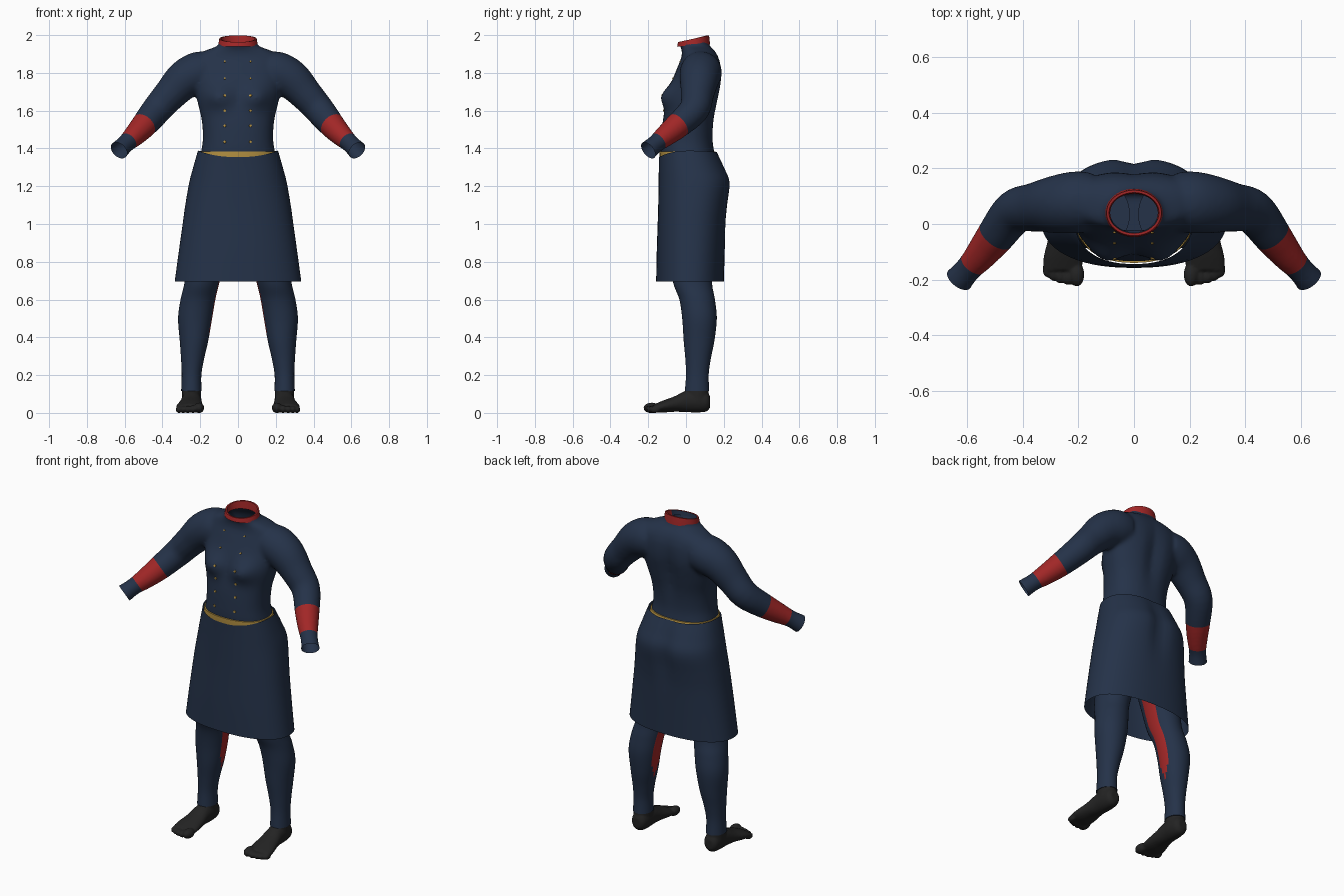
import bpy, bmesh, math
from mathutils import Vector, Matrix
from mathutils.bvhtree import BVHTree

if "Cube" in bpy.data.objects:
    bpy.data.objects.remove(bpy.data.objects["Cube"])


def material(name, rgb):
    m = bpy.data.materials.new(name)
    m.diffuse_color = (*rgb, 1)
    m.use_nodes = True
    m.node_tree.nodes["Principled BSDF"].inputs["Base Color"].default_value = m.diffuse_color
    return m


NAVY = material("navy cloth", (0.018, 0.032, 0.066))
RED = material("red trim", (0.36, 0.02, 0.02))
GOLD = material("gold", (0.47, 0.29, 0.055))
BLACK = material("black", (0.017, 0.017, 0.017))


def finish(name, bm, mats, normals=True):
    if normals:
        bmesh.ops.recalc_face_normals(bm, faces=bm.faces[:])
    me = bpy.data.meshes.new(name)
    bm.to_mesh(me)
    bm.free()
    for m in mats:
        me.materials.append(m)
    me.shade_smooth()
    me.set_sharp_from_angle(angle=math.radians(50))
    ob = bpy.data.objects.new(name, me)
    bpy.context.collection.objects.link(ob)
    return ob


def remeshed(bm, voxel, smooth):
    """Fuse overlapping volumes into one soft skin and return it as a bmesh."""
    ob = finish("fuse", bm, [])
    r = ob.modifiers.new("remesh", 'REMESH')
    r.mode, r.voxel_size = 'VOXEL', voxel
    s = ob.modifiers.new("smooth", 'SMOOTH')
    s.factor, s.iterations = 0.5, smooth
    dg = bpy.context.evaluated_depsgraph_get()
    me = bpy.data.meshes.new_from_object(ob.evaluated_get(dg))
    out = bmesh.new()
    out.from_mesh(me)
    bpy.data.objects.remove(ob)
    bpy.data.meshes.remove(me)
    return out


def spline(rows, steps):
    """Catmull-Rom interpolation through table rows."""
    out = []
    for i in range(len(rows) - 1):
        p = [rows[max(0, min(len(rows) - 1, i + k))] for k in (-1, 0, 1, 2)]
        for j in range(steps):
            t = j / steps
            out.append([0.5 * (2*b + (c - a)*t + (2*a - 5*b + 4*c - d)*t*t + (3*b - a - 3*c + d)*t**3)
                        for a, b, c, d in zip(*p)])
    return out + [list(rows[-1])]


def loft(bm, rings, caps=True):
    vs = [[bm.verts.new(p) for p in r] for r in rings]
    n = len(vs[0])
    for a, b in zip(vs, vs[1:]):
        for i in range(n):
            bm.faces.new((a[i], a[(i + 1) % n], b[(i + 1) % n], b[i]))
    if caps:
        bm.faces.new(vs[0])
        bm.faces.new(vs[-1])


def angles(n):
    return [2 * math.pi * i / n for i in range(n)]


def oval(z, hw, yf, yb, xc=0, n=48, e=2.3):
    """Rounded cross-section between a front and a back depth."""
    f = lambda v: math.copysign(abs(v) ** (2 / e), v)
    return [Vector((xc + hw * f(math.cos(a)), (yf + yb) / 2 + (yb - yf) / 2 * f(math.sin(a)), z))
            for a in angles(n)]


def bell(v, c, w):
    return math.exp(-((v - c) / w) ** 2)


# Jacket: torso and both sleeves fused into one skin
TORSO = [(0.93, .12, -.05, .10), (1.05, .20, -.09, .17), (1.2, .225, -.11, .19), (1.3, .21, -.125, .165),
         (1.38, .196, -.134, .15), (1.45, .186, -.132, .143), (1.55, .192, -.122, .152), (1.65, .215, -.10, .172),
         (1.75, .235, -.075, .19), (1.83, .245, -.045, .188), (1.88, .235, -.025, .175), (1.915, .18, -.022, .155),
         (1.94, .115, -.03, .13), (1.96, .098, -.038, .12), (2.02, .094, -.042, .118)]
torso_rows = spline(TORSO, 4)
bm = bmesh.new()
rings = []
for z, hw, yf, yb in torso_rows:
    ring = oval(z, hw, yf, yb)
    for p in ring:
        if p.y < (yf + yb) / 2:
            p.y -= 0.05 * bell(z, 1.675, 0.06) * bell(abs(p.x), 0.105, 0.075)   # bust
        else:
            p.y -= 0.022 * bell(z, 1.68, 0.16) * bell(p.x, 0, 0.045)            # spine
    rings.append(ring)
loft(bm, rings)
ARM = [(.15, .08, 1.805, .105), (.21, .078, 1.80, .112), (.285, .07, 1.762, .104), (.36, .06, 1.685, .088),
       (.43, .043, 1.605, .08), (.50, -.045, 1.52, .069), (.555, -.115, 1.462, .057), (.595, -.16, 1.425, .048),
       (.63, -.20, 1.39, .052), (.66, -.235, 1.36, .058)]
arm_rows = spline(ARM, 4)
for s in (1, -1):
    rings = []
    for i, (x, y, z, r) in enumerate(arm_rows):
        a, b = arm_rows[max(i - 1, 0)], arm_rows[min(i + 1, len(arm_rows) - 1)]
        t = (Vector(b[:3]) - Vector(a[:3])).normalized()
        u = t.cross(Vector((0, 1, 0))).normalized()
        v = t.cross(u)
        ring = [Vector((x, y, z)) + r * (math.cos(k) * u + math.sin(k) * v) for k in angles(24)]
        rings.append([(s * p.x, p.y, p.z) for p in ring])
    loft(bm, rings)
bm = remeshed(bm, 0.012, 5)


def cut(bm, co, no, keep, clear=False):
    fs = [f for f in bm.faces if keep(f.calc_center_median())]
    geom = list({g for f in fs for g in (*f.verts, *f.edges)}) + fs
    bmesh.ops.bisect_plane(bm, geom=geom, plane_co=co, plane_no=no, clear_outer=clear)


cut(bm, (0, .04, 1.957), (0, -.21, 1), lambda c: c.z > 1.9, True)   # neck opening
CUFF_A, CUFF_B, HAND = Vector((.497, -.04, 1.522)), Vector((.58, -.145, 1.438)), Vector((.63, -.2, 1.39))
axis = (CUFF_B - CUFF_A).normalized()
for s in (1, -1):
    flip = Vector((s, 1, 1))
    for co, clear in ((CUFF_A, False), (CUFF_B, False), (HAND, True)):
        cut(bm, co * flip, axis * flip, lambda c: c.x * s > .36 and c.z < 1.66, clear)
for f in bm.faces:
    c = f.calc_center_median()
    c.x = abs(c.x)
    f.material_index = int(c.x > .36 and c.z < 1.66 and
                           (c - CUFF_A).dot(axis) > 0 > (c - CUFF_B).dot(axis))
tree = BVHTree.FromBMesh(bm)
finish("jacket", bm, [NAVY, RED])

# Two columns of buttons seated on the chest
bm = bmesh.new()
for z in (1.86, 1.77, 1.68, 1.60, 1.52, 1.435):
    for x in (-.07, .066):
        hit, nor = tree.ray_cast(Vector((x, -1, z)), Vector((0, 1, 0)))[:2]
        if hit:
            rot = nor.to_track_quat('Z', 'Y').to_matrix().to_4x4()
            r = .0085 if z < 1.7 else .006
            bmesh.ops.create_cone(bm, cap_ends=True, segments=8, radius1=r, radius2=r * .8, depth=.008,
                                  matrix=Matrix.Translation(hit) @ rot)
finish("buttons", bm, [GOLD])

# Collar: tilted band, lower at the front
bm = bmesh.new()
rings = []
for k, grow in ((0, .008), (.5, .006), (1, .003), (1, -.006), (0, -.010)):
    ring = []
    for a in angles(40):
        c, sn = math.cos(a), math.sin(a)
        top = 1.981 + .018 * sn
        ring.append((c * (.096 + grow), .04 + sn * (.079 + grow), top - (1 - k) * (.036 + .012 * sn)))
    rings.append(ring)
loft(bm, rings, False)
bm.faces.ensure_lookup_table()
for i, f in enumerate(bm.faces):
    f.material_index = int(not (i >= 120 and f.calc_center_median().y < .02))
finish("collar", bm, [NAVY, RED])

# Belt following the waist
bm = bmesh.new()
loft(bm, [oval(z, hw + .005, yf - .006, yb + .005) for z, hw, yf, yb in
          ((1.325, .206, -.13, .162), (1.355, .201, -.133, .156), (1.384, .196, -.134, .15))] +
     [oval(1.386, .185, -.125, .14)], False)
finish("belt", bm, [GOLD])

# Skirt: open flared tube, its waist edge dipping at the front
SKIRT = [(.695, .335, -.158, .20), (.85, .314, -.155, .205), (1.0, .293, -.15, .212), (1.1, .279, -.147, .223),
         (1.22, .258, -.145, .238), (1.3, .237, -.144, .208), (1.385, .212, -.144, .168)]
bm = bmesh.new()
rings = []
for z, hw, yf, yb in spline(SKIRT, 4):
    ring = oval(z, hw, yf, yb, n=64)
    k = max(0, (z - 1.28) / .105)
    for p, a in zip(ring, angles(64)):
        sn = math.sin(a)
        if sn > 0:
            p.y -= .022 * bell(z, 1.2, .17) * bell(p.x, 0, .05)
        p.z -= k * ((.034 if sn < 0 else .008) * sn * sn - .003)
    rings.append(ring)
loft(bm, rings, False)
finish("skirt", bm, [NAVY])

# Trouser legs with a red stripe on the inner side
LEG = [(.115, .247, .054, -.006, .123), (.2, .246, .052, 0, .12), (.28, .241, .06, -.003, .13),
       (.38, .233, .075, -.012, .15), (.5, .227, .09, -.02, .163), (.6, .212, .092, -.035, .153),
       (.69, .191, .092, -.068, .138), (.82, .165, .10, -.085, .145), (.95, .135, .11, -.09, .155),
       (1.1, .115, .10, -.08, .15)]
for s, side in ((1, "left"), (-1, "right")):
    bm = bmesh.new()
    loft(bm, [oval(z, hw, yf, yb, 0, 40, 2.05) for z, xc, hw, yf, yb in spline(LEG, 6)])
    rows = spline(LEG, 6)
    for f in bm.faces:
        c = f.calc_center_median()
        row = min(rows, key=lambda r: abs(r[0] - c.z))
        ang = math.atan2(c.y - (row[3] + row[4]) / 2, -s * c.x)
        width = .42 * min(1, max(0, (c.z - .34) / .1))
        f.material_index = int(len(f.verts) == 4 and abs(ang - .1) < width)
    for v in bm.verts:
        row = min(rows, key=lambda r: abs(r[0] - v.co.z))
        v.co.x += s * row[1]
    finish(side + "_leg", bm, [NAVY, RED])

# Feet: ankle, sole and five toes fused together
FOOT = [(.128, .245, .025, .03, .085), (.11, .245, .044, .008, .115), (.06, .245, .052, .002, .125),
        (0, .247, .053, .004, .118), (-.06, .25, .061, .006, .088), (-.12, .255, .071, .002, .066),
        (-.168, .257, .07, .004, .046)]
TOES = [(.206, -.182, .028), (.238, -.188, .021), (.266, -.184, .02), (.29, -.176, .019), (.312, -.164, .018)]
for s, side in ((1, "left"), (-1, "right")):
    bm = bmesh.new()
    loft(bm, [[(s * (xc + hw * math.cos(a)), y, (z0 + z1) / 2 + (z1 - z0) / 2 * math.sin(a)) for a in angles(24)]
              for y, xc, hw, z0, z1 in spline(FOOT, 3)])
    loft(bm, [oval(z, .051, -.002, .12, s * .247, 24, 2) for z in (.06, .09, .132)])
    for x, y, r in TOES:
        m = Matrix.Translation((s * x, y, r * .95)) @ Matrix.Diagonal((1, 1.6, 1, 1))
        bmesh.ops.create_uvsphere(bm, u_segments=12, v_segments=8, radius=r, matrix=m)
    finish(side + "_foot", remeshed(bm, .006, 3), [BLACK])
